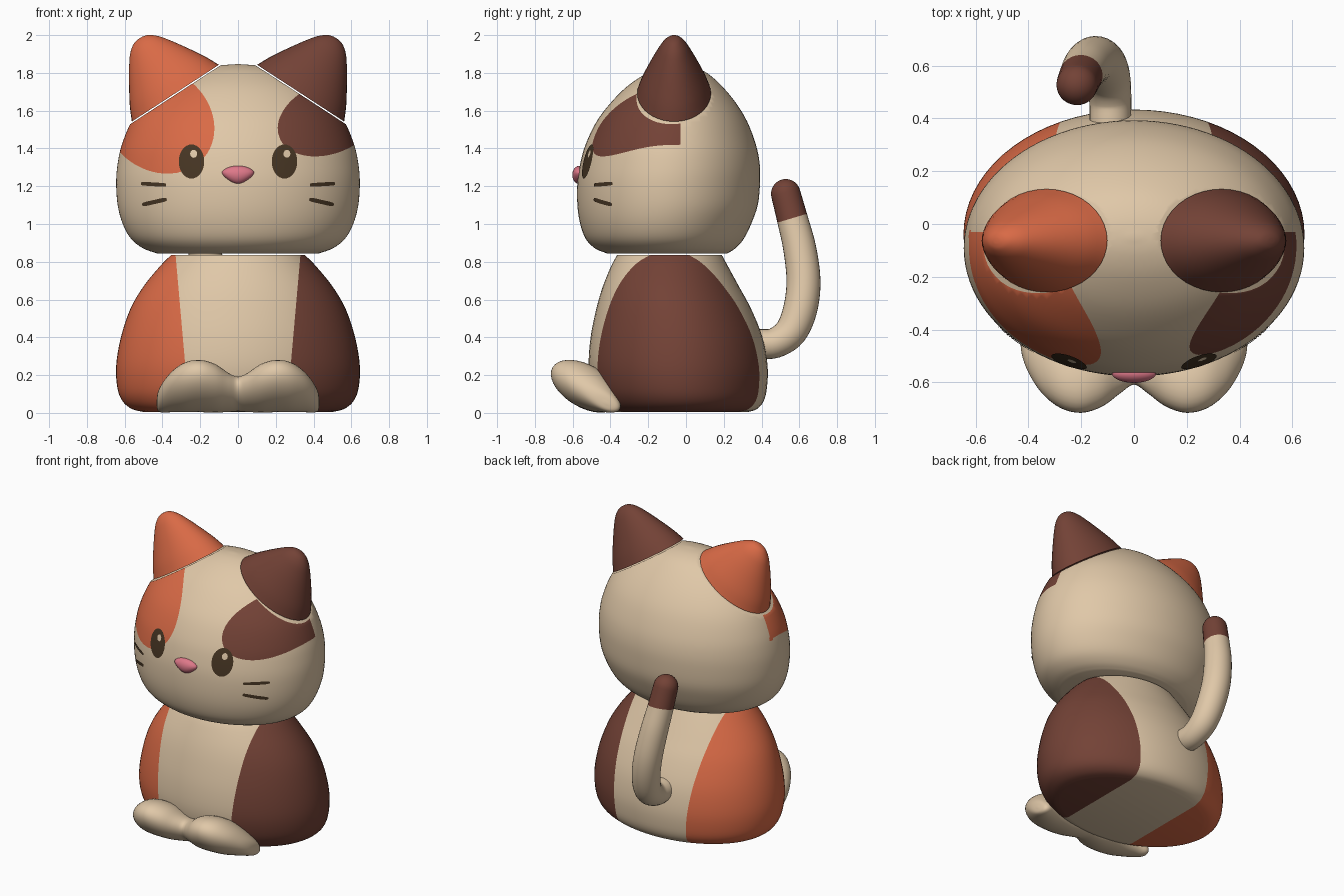
import bpy, bmesh, math
from mathutils import Vector
from mathutils.bvhtree import BVHTree

if "Cube" in bpy.data.objects:
    bpy.data.objects.remove(bpy.data.objects["Cube"])


def material(name, rgb):
    m = bpy.data.materials.new(name)
    lin = [(c / 255 / 12.92 if c < 11 else ((c / 255 + 0.055) / 1.055) ** 2.4) for c in rgb]
    m.diffuse_color = (*lin, 1)
    m.use_nodes = True
    m.node_tree.nodes["Principled BSDF"].inputs["Base Color"].default_value = m.diffuse_color
    return m


CREAM = material("cream", (224, 200, 168))
ORANGE = material("orange", (217, 106, 70))
BROWN = material("brown", (115, 66, 54))
DARK = material("dark_brown", (70, 53, 35))
PINK = material("pink", (222, 120, 137))


def spline(rows, n):
    """Catmull-Rom samples through rows of numbers."""
    p = [Vector(r) for r in rows]
    p = [p[0] * 2 - p[1]] + p + [p[-1] * 2 - p[-2]]
    out = []
    for i in range(1, len(p) - 2):
        a, b, c, d = p[i - 1:i + 3]
        for k in range(n):
            t = k / n
            out.append(0.5 * (2 * b + (c - a) * t + (2 * a - 5 * b + 4 * c - d) * t * t
                              + (3 * b - a - 3 * c + d) * t ** 3))
    return out + [p[-2]]


def ellipse(center, u, v, n):
    return [center + u * math.cos(2 * math.pi * i / n) + v * math.sin(2 * math.pi * i / n)
            for i in range(n)]


def loft(rings):
    bm = bmesh.new()
    vs = [[bm.verts.new(p) for p in r] for r in rings]
    n = len(vs[0])
    for a, b in zip(vs, vs[1:]):
        for i in range(n):
            bm.faces.new((a[i], a[(i + 1) % n], b[(i + 1) % n], b[i]))
    bm.faces.new(vs[0])
    bm.faces.new(vs[-1])
    bmesh.ops.remove_doubles(bm, verts=bm.verts, dist=1e-5)
    bmesh.ops.recalc_face_normals(bm, faces=bm.faces)
    return bm


def paint(bm, f, index):
    """Cut the mesh along f = 0 and colour the side where f < 0."""
    new = []
    for e in list(bm.edges):
        a, b = e.verts
        fa, fb = f(a.co), f(b.co)
        if fa * fb < 0:
            lo, hi, pa, pb = 0.0, 1.0, a.co.copy(), b.co.copy()
            for _ in range(14):
                mid = (lo + hi) / 2
                if f(pa.lerp(pb, mid)) * fa > 0:
                    lo = mid
                else:
                    hi = mid
            new.append(bmesh.utils.edge_split(e, a, lo)[1])
    bmesh.ops.connect_verts(bm, verts=new)
    for face in bm.faces:
        if f(face.calc_center_median()) < 0:
            face.material_index = index


def finish(name, bm, mats, angle=40):
    me = bpy.data.meshes.new(name)
    bm.to_mesh(me)
    bm.free()
    for m in mats:
        me.materials.append(m)
    ob = bpy.data.objects.new(name, me)
    bpy.context.collection.objects.link(ob)
    bpy.ops.object.select_all(action='DESELECT')
    ob.select_set(True)
    bpy.context.view_layer.objects.active = ob
    bpy.ops.object.shade_smooth_by_angle(angle=math.radians(angle))
    return ob


def stack(rows, n_seg, n_ring):
    """Solid from horizontal ovals: height, half width, front y, back y."""
    return loft([ellipse(Vector((0, (f + b) / 2, z)), Vector((a, 0, 0)),
                         Vector((0, (b - f) / 2, 0)), n_ring)
                 for z, a, f, b in spline(rows, n_seg)])


# Body with coloured flanks
body = stack([(.005, .50, -.38, .33), (.02, .56, -.42, .375), (.06, .61, -.46, .41),
              (.13, .638, -.495, .428), (.25, .645, -.515, .432), (.4, .62, -.505, .405),
              (.55, .57, -.475, .345), (.67, .50, -.44, .28), (.78, .41, -.395, .22),
              (.835, .355, -.365, .19)], 4, 72)
for s, idx in ((-1, 1), (1, 2)):
    paint(body, lambda p: .257 + .088 * p.z - s * p.x, idx)
finish("body", body, (CREAM, ORANGE, BROWN))

# Head with a patch round each eye
head = stack([(.845, .43, -.42, .22), (.87, .50, -.48, .26), (.92, .565, -.53, .305),
              (1.0, .61, -.56, .345), (1.1, .637, -.575, .38), (1.22, .645, -.575, .392),
              (1.32, .637, -.56, .39), (1.42, .615, -.532, .37), (1.54, .565, -.475, .325),
              (1.64, .49, -.40, .265), (1.73, .385, -.31, .19), (1.80, .255, -.205, .11),
              (1.835, .13, -.12, .03), (1.847, 0, -.05, -.05)], 4, 96)


def patch(cx, cz, rx, rz, tilt):
    return lambda p: max(((p.x - cx) / rx) ** 2
                         + ((p.z - cz - tilt * (p.x - cx)) / rz) ** 2 - 1, (p.y + .03) * 4)


paint(head, patch(-.42, 1.55, .295, .28, -.15), 1)
paint(head, patch(.48, 1.56, .27, .195, .2), 2)

# Flat seats on the head where the ears sit
for s in (-1, 1):
    n = Vector((s * .546, 0, .838))
    cut = bmesh.ops.bisect_plane(head, geom=head.verts[:] + head.edges[:] + head.faces[:],
                                 plane_co=Vector((s * .33, 0, 1.69)) - n * .004,
                                 plane_no=n, clear_outer=True)
    rim = [g for g in cut["geom_cut"] if isinstance(g, bmesh.types.BMEdge)]
    for face in bmesh.ops.holes_fill(head, edges=rim)["faces"]:
        face.material_index = 0
bmesh.ops.recalc_face_normals(head, faces=head.faces)
skin = BVHTree.FromBMesh(head)
finish("head", head, (CREAM, ORANGE, BROWN))

# Ears
for side, s, mat in (("left", -1, ORANGE), ("right", 1, BROWN)):
    n, u = Vector((s * .546, 0, .838)), Vector((s * .838, 0, -.546))
    base = Vector((s * .33, -.063, 1.69)) + n * .003
    rows = [(0, .275), (.08, .236), (.185, .172), (.26, .122), (.305, .087),
            (.335, .05), (.345, .022), (.347, 0)]
    finish(side + "_ear", loft([ellipse(base + n * h, u * r, Vector((0, r * .71, 0)), 40)
                                for h, r in spline(rows, 4)]), [mat])

# Front paws, one soft double lobe
half = [(0, -.49, .10, .13, .075), (.05, -.505, .108, .148, .083), (.12, -.525, .13, .182, .105),
        (.2, -.535, .142, .198, .112), (.28, -.525, .136, .188, .107), (.35, -.495, .112, .16, .084),
        (.40, -.455, .08, .12, .058), (.425, -.43, .06, .07, .035), (.432, -.42, .05, 0, 0)]
rows = [(-r[0],) + r[1:] for r in half[:0:-1]] + half
long_axis, short_axis = Vector((0, -.866, .5)), Vector((0, .5, .866))
paws = loft([ellipse(Vector((x, y, z)), long_axis * a, short_axis * b, 36)
             for x, y, z, a, b in spline(rows, 4)])
for v in paws.verts:
    v.co.z = max(v.co.z, 0)
finish("front_paws", paws, [CREAM])

# Tail with a dark tip
path = spline([(-.09, .38, .365, .078), (-.09, .47, .37, .08), (-.10, .555, .43, .086),
               (-.12, .605, .55, .09), (-.148, .622, .7, .09), (-.178, .602, .87, .087),
               (-.2, .565, 1.02, .082), (-.216, .528, 1.16, .078)], 5)
centers = [p.to_3d() if len(p) == 3 else Vector(p[:3]) for p in path]
radii = [p[3] for p in path]
tip, end, r = (centers[-1] - centers[-2]).normalized(), centers[-1], radii[-1]
for k in range(1, 9):
    a = k / 8 * math.pi / 2
    centers.append(end + tip * r * math.sin(a))
    radii.append(r * math.cos(a))
rings = []
for i, c in enumerate(centers):
    t = (centers[min(i + 1, len(centers) - 1)] - centers[max(i - 1, 0)]).normalized()
    u = (Vector((1, 0, 0)) - t * t.x).normalized()
    rings.append(ellipse(c, u * radii[i], t.cross(u) * radii[i], 28))
tail = loft(rings)
paint(tail, lambda p: 1.03 + .3 * (p.y - .56) - p.z, 1)
finish("tail", tail, (CREAM, BROWN))


# Thin face details laid on the head
def plate(name, mat, cx, cz, rx, rz, rot=0, power=2, lift=.004):
    def on_skin(k, a):
        ca, sa = math.cos(a), math.sin(a)
        px = rx * k * math.copysign(abs(ca) ** (2 / power), ca)
        pz = rz * k * math.copysign(abs(sa) ** (2 / power), sa)
        x = cx + px * math.cos(rot) - pz * math.sin(rot)
        z = cz + px * math.sin(rot) + pz * math.cos(rot)
        hit, normal, _, _ = skin.ray_cast(Vector((x, -2, z)), Vector((0, 1, 0)))
        return hit + normal * lift
    bm = loft([[on_skin(k / 4, 2 * math.pi * i / 32) for i in range(32)] for k in range(5)])
    # drop the flat back cap so only the draped sheet is left
    bmesh.ops.delete(bm, geom=[f for f in bm.faces if len(f.verts) > 4], context='FACES')
    bmesh.ops.recalc_face_normals(bm, faces=bm.faces)
    if sum(f.normal.y for f in bm.faces) > 0:
        bmesh.ops.reverse_faces(bm, faces=bm.faces)
    finish(name, bm, [mat])


for side, s in (("left", -1), ("right", 1)):
    plate(side + "_eye", DARK, s * .245, 1.33, .067, .09)
    plate(side + "_eye_glint", CREAM, s * .245 + .012, 1.37, .018, .021, lift=.007)
    plate(side + "_upper_whisker", DARK, s * .445, 1.21, .067, .01, s * .06, 5)
    plate(side + "_lower_whisker", DARK, s * .44, 1.117, .066, .011, s * -.22, 5)

# Nose, narrowing downwards
nose = bmesh.new()
bmesh.ops.create_uvsphere(nose, u_segments=28, v_segments=18, radius=1)
for v in nose.verts:
    x, y, z = v.co
    v.co = (x * .08 * (1 + .4 * min(z, .3)), -.565 + y * .037, 1.26 + z * .048)
finish("nose", nose, [PINK])
